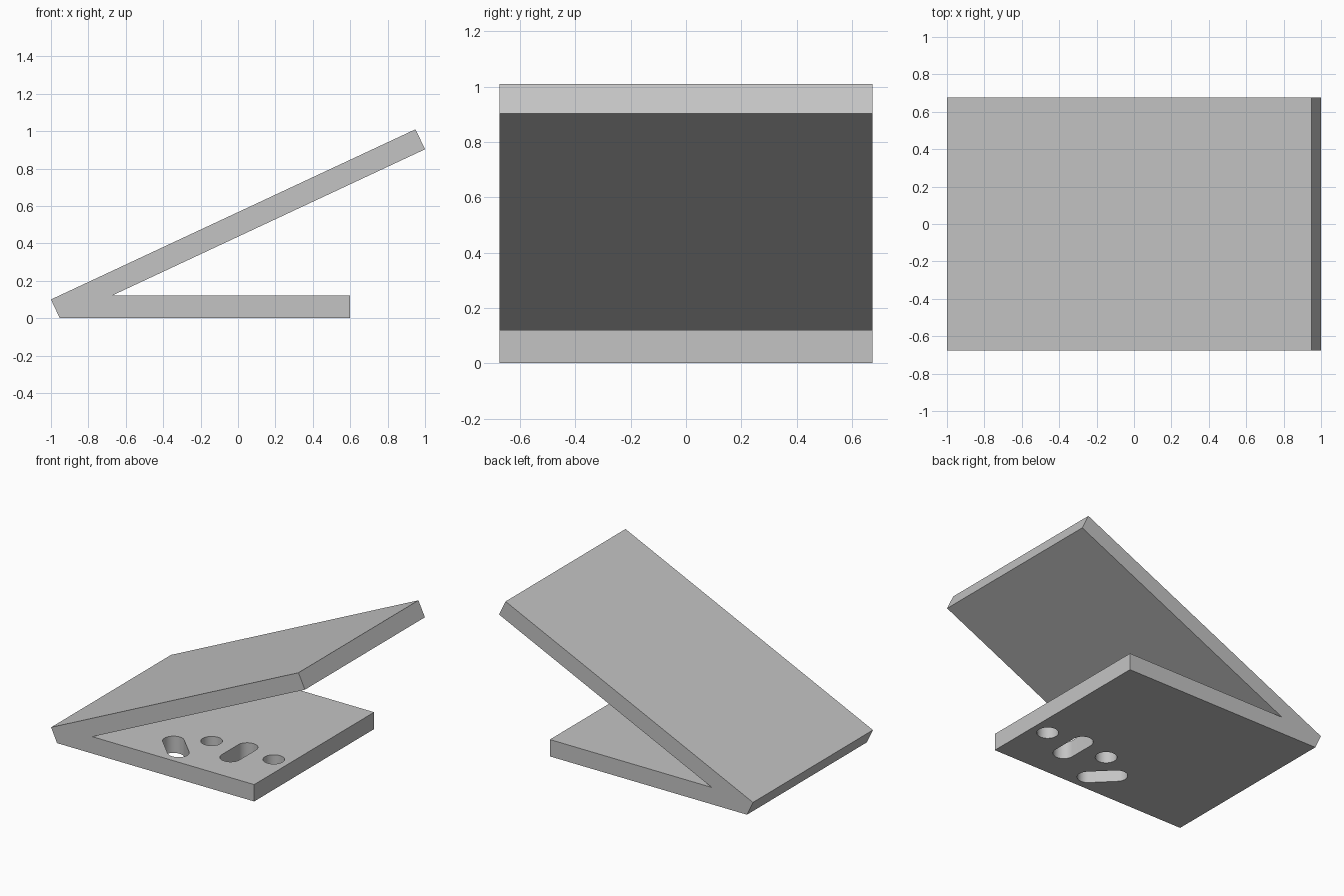
import bpy
import bmesh
import math
from mathutils import Vector

if "Cube" in bpy.data.objects:
    bpy.data.objects.remove(bpy.data.objects["Cube"], do_unlink=True)

DEPTH = 1.35
HOLE_R = 0.07
SLOT_L = 0.185

grey = bpy.data.materials.new("plain_grey")
grey.use_nodes = True
grey.diffuse_color = (0.55, 0.55, 0.55, 1)
grey.node_tree.nodes["Principled BSDF"].inputs["Base Color"].default_value = grey.diffuse_color


def extrude(bm, points, offset):
    """Add a prism made from a closed outline."""
    face = bm.faces.new([bm.verts.new(p) for p in points])
    result = bmesh.ops.extrude_face_region(bm, geom=[face])
    moved = [v for v in result["geom"] if isinstance(v, bmesh.types.BMVert)]
    bmesh.ops.translate(bm, verts=moved, vec=offset)


def finish(bm, name):
    bmesh.ops.recalc_face_normals(bm, faces=bm.faces)
    mesh = bpy.data.meshes.new(name)
    bm.to_mesh(mesh)
    bm.free()
    mesh.materials.append(grey)
    obj = bpy.data.objects.new(name, mesh)
    bpy.context.collection.objects.link(obj)
    return obj


def slot_outline(x, y, length, angle, steps=24):
    """Round hole, or a round-ended slot when length is above zero."""
    axis = Vector((math.cos(angle), math.sin(angle), 0))
    points = []
    for side in (1, -1):
        centre = Vector((x, y, -0.05)) + axis * side * length / 2
        start = angle - math.pi / 2 + (0 if side > 0 else math.pi)
        last = steps + 1 if length else steps
        for i in range(last):
            a = start + math.pi * i / steps
            points.append(centre + HOLE_R * Vector((math.cos(a), math.sin(a), 0)))
    return points


# Flat base and sloping plate, one side profile
profile = [(-1, 0.1), (-0.953, 0), (0.6, 0), (0.6, 0.12),
           (-0.675, 0.12), (1, 0.903), (0.949, 1.01)]
bm = bmesh.new()
extrude(bm, [(x, -DEPTH / 2, z) for x, z in profile], (0, DEPTH, 0))
bracket = finish(bm, "angled_bracket")

# Two round holes and two slots through the base
bm = bmesh.new()
for x, y, length, angle in [
    (0.483, -0.287, 0, 0),
    (-0.007, -0.287, 0, 0),
    (0.236, -0.327, SLOT_L, math.pi / 2),
    (-0.146, -0.49, SLOT_L, math.radians(135)),
]:
    extrude(bm, slot_outline(x, y, length, angle), (0, 0, 0.25))
cutter = finish(bm, "hole_cutter")
cutter.hide_render = True

cut = bracket.modifiers.new("holes", "BOOLEAN")
cut.operation = "DIFFERENCE"
cut.solver = "EXACT"
cut.object = cutter

bpy.ops.object.select_all(action="DESELECT")
bracket.select_set(True)
bpy.context.view_layer.objects.active = bracket
bpy.ops.object.modifier_apply(modifier=cut.name)
bpy.data.objects.remove(cutter, do_unlink=True)
bpy.ops.object.shade_smooth_by_angle(angle=math.radians(30))
